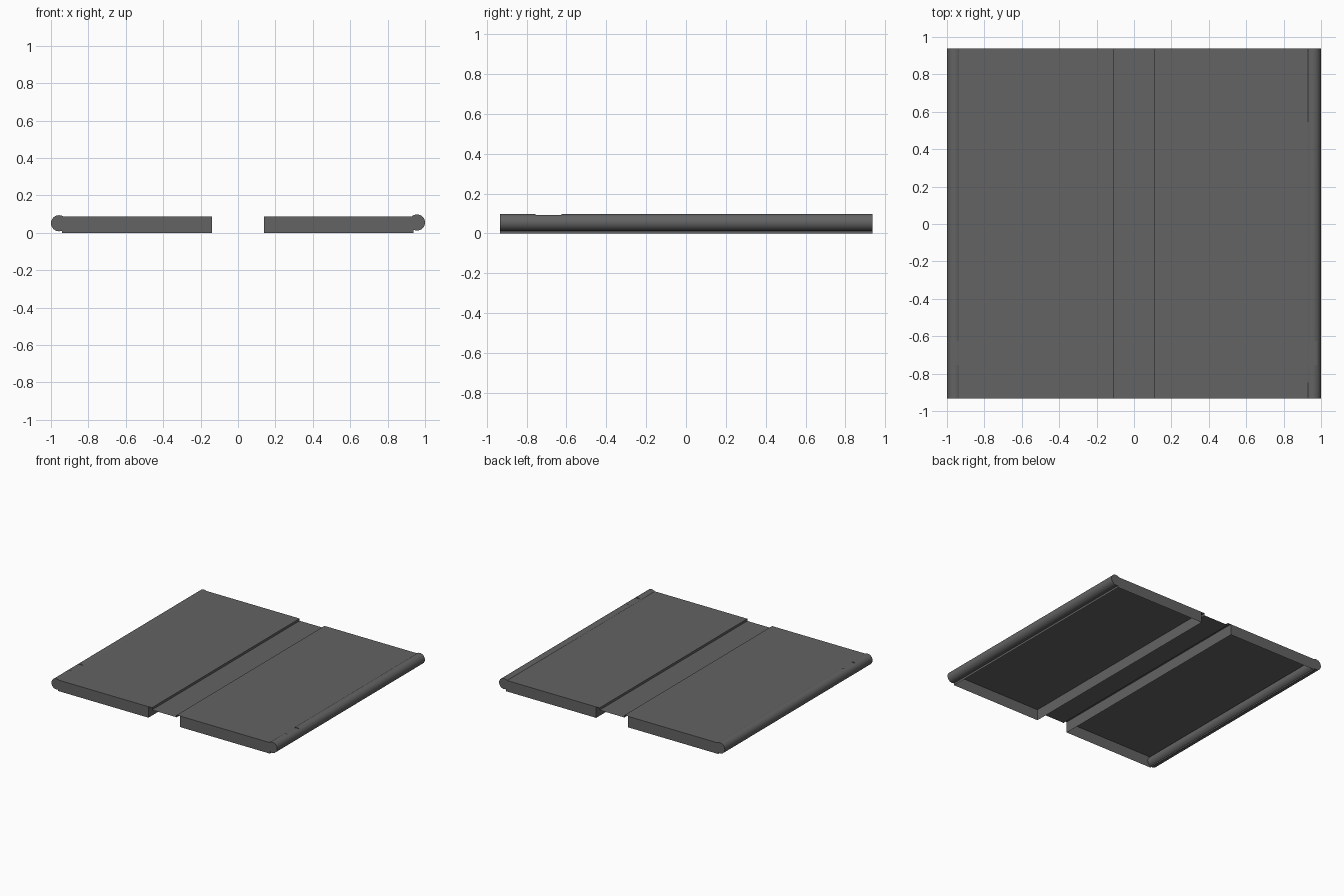
import bpy, bmesh, math

cube = bpy.data.objects.get("Cube")
if cube:
    bpy.data.objects.remove(cube, do_unlink=True)

# Single matte colour
GREY = (0.125, 0.125, 0.125, 1)
mat = bpy.data.materials.new("dark_grey")
mat.use_nodes = True
mat.diffuse_color = GREY
bsdf = mat.node_tree.nodes["Principled BSDF"]
bsdf.inputs["Base Color"].default_value = GREY
bsdf.inputs["Roughness"].default_value = 0.8

FRONT, BACK = -0.933, 0.937
TOP = 0.088
SPINE_Z = 0.07
WALL_X = 0.14


def finish(name, bm, smooth=False):
    mesh = bpy.data.meshes.new(name)
    bm.to_mesh(mesh)
    bm.free()
    obj = bpy.data.objects.new(name, mesh)
    bpy.context.collection.objects.link(obj)
    mesh.materials.append(mat)
    if smooth:
        bpy.ops.object.select_all(action='DESELECT')
        obj.select_set(True)
        bpy.context.view_layer.objects.active = obj
        bpy.ops.object.shade_smooth_by_angle(angle=math.radians(35))
    return obj


def loft(bm, rings, closed):
    """Join successive rows of points with quads."""
    rows = [[bm.verts.new(p) for p in ring] for ring in rings]
    n = len(rows[0])
    for a, b in zip(rows, rows[1:]):
        for i in range(n if closed else n - 1):
            j = (i + 1) % n
            bm.faces.new((a[i], a[j], b[j], b[i]))
    return rows


def panel(name, x0, x1):
    """Thin-walled tray, open underneath."""
    bm = bmesh.new()
    bmesh.ops.create_cube(bm, size=1)
    for v in bm.verts:
        v.co = (x1 if v.co.x > 0 else x0,
                BACK if v.co.y > 0 else FRONT,
                TOP if v.co.z > 0 else 0)
    bottom = [f for f in bm.faces if f.normal.z < -0.5 or f.calc_center_median().z < 0.001]
    bmesh.ops.delete(bm, geom=bottom, context='FACES_ONLY')
    return finish(name, bm)


def edge_roll(name, cx, cz, radius, flat_z, steps=32):
    """Capped round edge with a shallow flat thumb notch near the front."""
    bm = bmesh.new()
    n0, n1 = -0.755, -0.625
    stations = [(FRONT, False), (n0, False), (n0, True),
                (n1, True), (n1, False), (BACK, False)]
    rings = []
    for y, notched in stations:
        ring = []
        for i in range(steps):
            a = math.tau * i / steps
            z = cz + radius * math.sin(a)
            ring.append((cx + radius * math.cos(a), y, min(z, flat_z) if notched else z))
        rings.append(ring)
    rows = loft(bm, rings, True)
    bm.faces.new(rows[0])
    bm.faces.new(rows[-1])
    bmesh.ops.remove_doubles(bm, verts=bm.verts, dist=0.00001)
    bmesh.ops.recalc_face_normals(bm, faces=bm.faces)
    return finish(name, bm, smooth=True)


# Two trays
panel("left_panel", WALL_X, 0.937)
panel("right_panel", -0.94, -WALL_X)

# Rounded outer edges
edge_roll("left_edge_roll", 0.957, 0.055, 0.043, 0.0915)
edge_roll("right_edge_roll", -0.957, 0.051, 0.043, 0.0885)

# Sunken flexible strip joining the trays
half = [(WALL_X, TOP), (0.11, TOP), (0.11, SPINE_Z)]
section = [(-x, z) for x, z in half] + half[::-1]
bm = bmesh.new()
loft(bm, [[(x, y, z) for x, z in section] for y in (FRONT, BACK)], False)
finish("spine_strip", bm)
